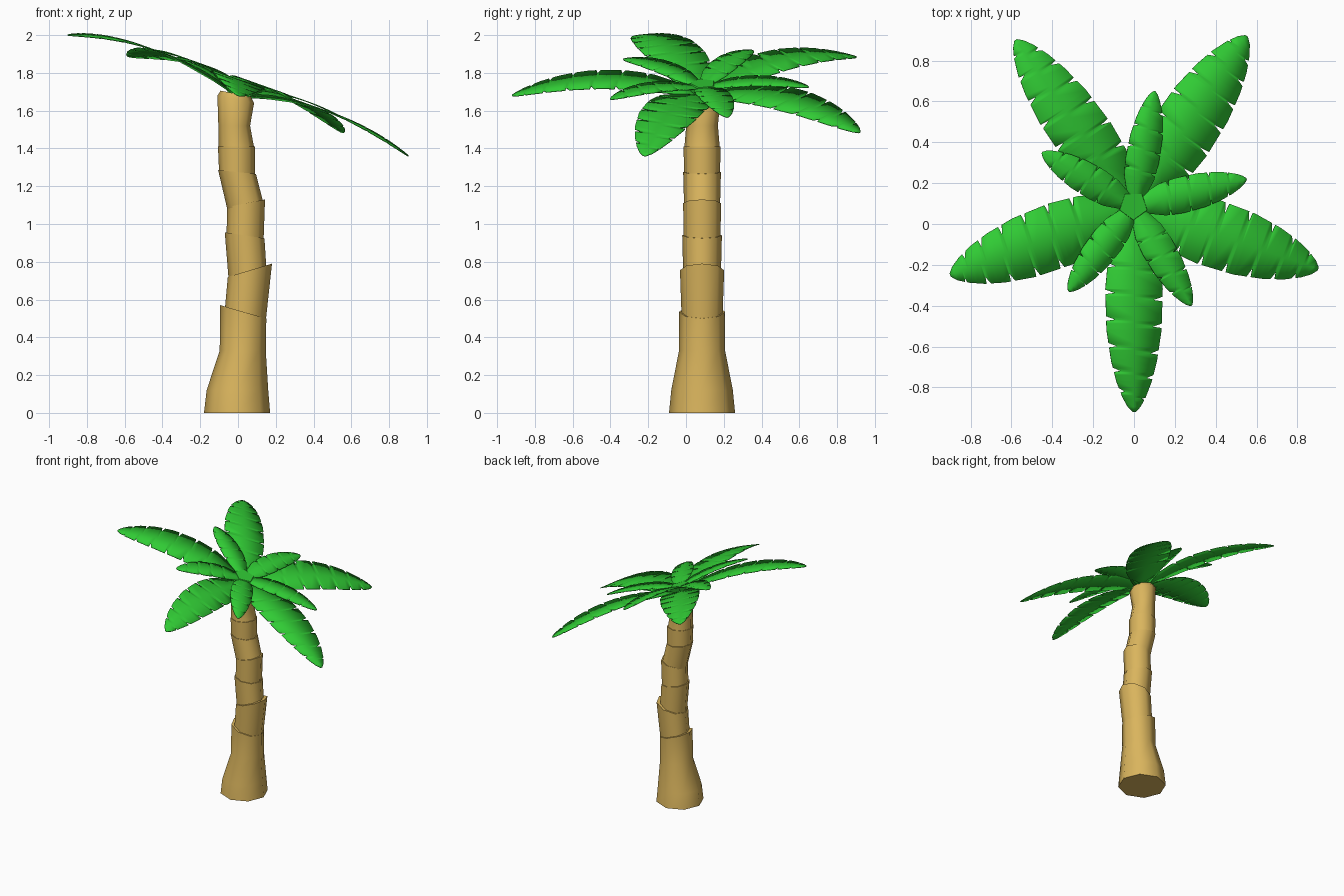
import bpy, bmesh, math

if "Cube" in bpy.data.objects:
    bpy.data.objects.remove(bpy.data.objects["Cube"])

YC = 0.085          # trunk and crown centre in y
SLOPE = 0.355       # crown leans down toward +x


def material(name, rgb):
    m = bpy.data.materials.new(name)
    m.diffuse_color = (*rgb, 1)
    m.use_nodes = True
    m.node_tree.nodes["Principled BSDF"].inputs["Base Color"].default_value = m.diffuse_color
    return m


BARK = material("bark", (0.70, 0.46, 0.11))
GREEN = material("leaf_green", (0.03, 0.60, 0.035))


def finish(bm, name, mat, angle):
    bmesh.ops.recalc_face_normals(bm, faces=bm.faces)
    me = bpy.data.meshes.new(name)
    bm.to_mesh(me)
    bm.free()
    me.materials.append(mat)
    ob = bpy.data.objects.new(name, me)
    bpy.context.collection.objects.link(ob)
    bpy.ops.object.select_all(action='DESELECT')
    ob.select_set(True)
    bpy.context.view_layer.objects.active = ob
    bpy.ops.object.shade_smooth_by_angle(angle=math.radians(angle))
    return ob


def trunk_segment(name, rings, sides=8):
    """Capped tube through tilted rings (centre x, z, radius, dz/dx)."""
    bm = bmesh.new()
    loops = []
    for cx, z, r, tilt in rings:
        loop = []
        for i in range(sides):
            a = 2 * math.pi * i / sides
            dx, dy = r * math.cos(a), r * math.sin(a)
            loop.append(bm.verts.new((cx + dx, YC + dy, z + tilt * dx)))
        loops.append(loop)
    for lo, hi in zip(loops, loops[1:]):
        for i in range(sides):
            j = (i + 1) % sides
            bm.faces.new((lo[i], lo[j], hi[j], hi[i]))
    bm.faces.new(loops[0][::-1])
    bm.faces.new(loops[-1])
    finish(bm, name, BARK, 50)


# Trunk: stacked, alternately tilted segments
SEGMENTS = [
    [(-.005, 0, .175, 0), (-.003, .12, .163, 0), (.025, .33, .122, 0), (.028, .535, .122, -.29)],
    [(.037, .50, .108, -.29), (.063, .755, .117, .30)],
    [(.050, .74, .100, .30), (.035, .94, .105, -.15)],
    [(.037, .92, .098, -.15), (.043, 1.11, .100, .20)],
    [(.040, 1.09, .095, .20), (-.005, 1.275, .100, -.10)],
    [(-.005, 1.26, .095, -.10), (-.008, 1.41, .098, 0)],
    [(-.008, 1.40, .094, 0), (-.020, 1.52, .084, 0), (-.012, 1.66, .097, -.2), (-.012, 1.69, .080, -.2)],
]
for n, rings in enumerate(SEGMENTS):
    trunk_segment(f"trunk_segment_{n + 1}", rings)


def plane(x):
    return 1.68 - SLOPE * x


# Half-width of a leaf along its length
PROFILE = [(0, .25), (.1, .55), (.25, .9), (.4, 1), (.6, .96), (.75, .8),
           (.85, .62), (.93, .4), (.975, .22), (1, .05)]


def profile(t):
    for (t0, w0), (t1, w1) in zip(PROFILE, PROFILE[1:]):
        if t <= t1:
            return w0 + (w1 - w0) * (t - t0) / (t1 - t0)
    return PROFILE[-1][1]


def leaf(name, tip, half, arch, base_up, tip_up, notches):
    """Thin arched blade with narrow cuts along both edges."""
    cuts = [notches, [n + .035 for n in notches]]
    ts = {t for t, _ in PROFILE}
    for side in cuts:
        for c in side:
            ts |= {c - .016, c, c + .006}
    dx, dy = tip[0], tip[1] - YC
    length = math.hypot(dx, dy)
    nx, ny = -dy / length, dx / length
    bm = bmesh.new()
    rows = []
    for t in sorted(ts):
        up = base_up + (tip_up - base_up) * t + arch * 4 * t * (1 - t)
        row = []
        for s, side in ((-1, cuts[0]), (0, []), (1, cuts[1])):
            w = s * half * profile(t) * (.68 if t in side else 1)
            x, y = dx * t + nx * w, YC + dy * t + ny * w
            row.append(bm.verts.new((x, y, plane(x) + up)))
        rows.append(row)
    for a, b in zip(rows, rows[1:]):
        for i in (0, 1):
            bm.faces.new((a[i], a[i + 1], b[i + 1], b[i]))
    ob = finish(bm, name, GREEN, 40)
    sol = ob.modifiers.new("thickness", 'SOLIDIFY')
    sol.thickness = 0.005
    sol.offset = 0


# Five large leaves, then five small ones above and between them
LARGE = [(-.58, .90, .145), (.55, .92, .16), (.90, -.22, .165), (0, -.92, .14), (-.90, -.25, .16)]
for n, (x, y, w) in enumerate(LARGE):
    leaf(f"large_leaf_{n + 1}", (x, y), w, .085, 0, 0, [.29, .42, .55, .68, .80, .90])
SMALL = [(.10, .65, .082), (.55, .22, .088), (.28, -.40, .08), (-.32, -.33, .08), (-.45, .35, .08)]
for n, (x, y, w) in enumerate(SMALL):
    leaf(f"small_leaf_{n + 1}", (x, y), w, .035, .04, .08, [.3, .48, .66, .82])

# Five-sided bud at the crown centre
bm = bmesh.new()
levels = []
for r, up in ((.05, -.01), (.075, .05), (.07, .065)):
    ring = []
    for i in range(5):
        a = -math.pi / 2 + 2 * math.pi * i / 5
        x = r * math.cos(a)
        ring.append(bm.verts.new((x - .003, YC + .005 + r * math.sin(a), plane(x) + up)))
    levels.append(ring)
for lo, hi in zip(levels, levels[1:]):
    for i in range(5):
        j = (i + 1) % 5
        bm.faces.new((lo[i], lo[j], hi[j], hi[i]))
bm.faces.new(levels[0][::-1])
bm.faces.new(levels[-1])
finish(bm, "crown_bud", GREEN, 30)
